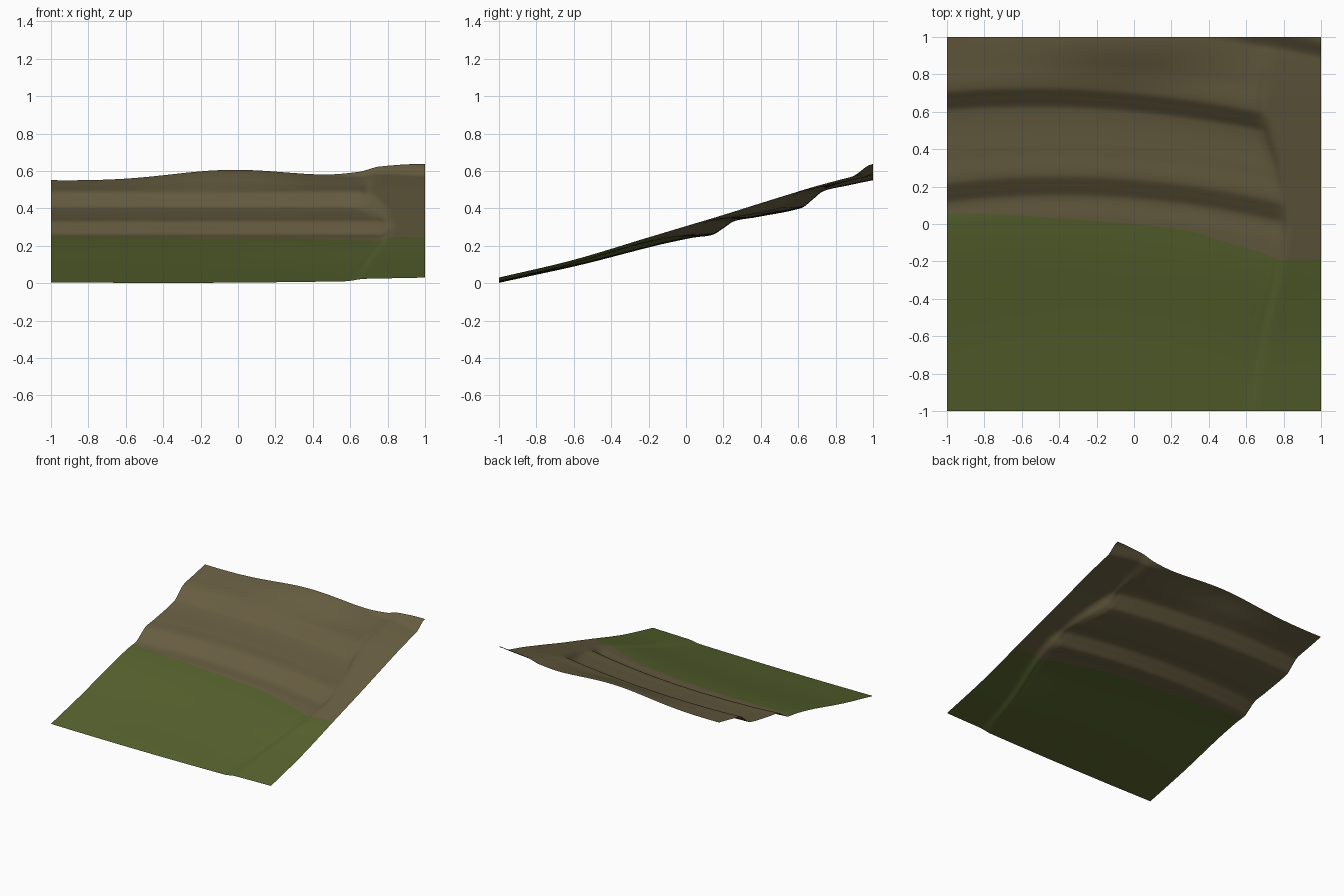
import bpy, bmesh, math

if "Cube" in bpy.data.objects:
    bpy.data.objects.remove(bpy.data.objects["Cube"])


def curve(pts, t):
    """Smooth curve value through sorted (t, value) points."""
    n = len(pts)

    def slope(i):
        a, b = pts[max(i - 1, 0)], pts[min(i + 1, n - 1)]
        return (b[1] - a[1]) / (b[0] - a[0])

    i = 0
    while i < n - 2 and t > pts[i + 1][0]:
        i += 1
    (t0, v0), (t1, v1) = pts[i], pts[i + 1]
    h = t1 - t0
    s = min(max((t - t0) / h, 0), 1)
    return ((2 * s**3 - 3 * s**2 + 1) * v0 + (s**3 - 2 * s**2 + s) * h * slope(i)
            + (3 * s**2 - 2 * s**3) * v1 + (s**3 - s**2) * h * slope(i + 1))


def ramp(a, b, t):
    s = min(max((t - a) / (b - a), 0), 1)
    return s * s * (3 - 2 * s)


# Height along y: terraced slope on the left, plain slope on the right
TERRACED = [(-1.1, -.018), (-1, .005), (-.6, .095), (-.2, .2), (0, .243), (.11, .26),
            (.165, .295), (.225, .332), (.35, .353), (.6, .402), (.66, .447),
            (.715, .49), (.85, .52), (1, .55), (1.2, .59)]
PLAIN = [(-1, .03), (-.6, .125), (-.2, .245), (0, .305), (.2, .365), (.4, .428),
         (.6, .49), (.7, .52), (.9, .572), (1, .592)]
# x of the gully where the terraces end, by y
GULLY = [(-1, .62), (-.6, .68), (-.2, .77), (.05, .79), (.3, .75), (.55, .685),
         (.8, .69), (1, .7)]
# y of the edge between grass and earth, by x
GRASS_EDGE = [(-1, .055), (-.8, .055), (-.4, .03), (0, 0), (.3, -.04), (.5, -.1),
              (.7, -.16), (.77, -.19), (1, -.19)]


def height(x, y):
    # terraces bend with x, less so toward the foot of the slope
    bend1 = .036 - .1 * (x + .4) ** 2
    bend2 = .017 - .085 * (x + .55) ** 2
    bend = bend1 + (bend2 - bend1) * ramp(.2, .6, y)
    bend *= .4 + .6 * ramp(-1, -.1, y)
    left = curve(TERRACED, y - bend)
    left += .055 * math.exp(-((x + .05) / .45) ** 2) * ramp(.7, 1, y)
    right = curve(PLAIN, y) - .02 * (1 - x) * ramp(.4, -1, y)
    gx = curve(GULLY, y)
    w = ramp(gx - .05, gx + .06, x)
    z = left + (right - left) * w
    # shallow gully and the start of a third terrace at the upper right
    z -= .006 * math.exp(-((x - gx) / .018) ** 2) * ramp(-1.05, -.6, y) * ramp(.85, .7, y)
    mid = 1.1 - .07 * (x + .5) ** 2
    z += .045 * ramp(mid - .06, mid + .05, y) * ramp(.3, .7, x)
    return max(z, 0)


def material(name, color):
    m = bpy.data.materials.new(name)
    m.diffuse_color = (*color, 1)
    m.use_nodes = True
    m.node_tree.nodes["Principled BSDF"].inputs["Base Color"].default_value = m.diffuse_color
    return m


# Terrain sheet: rows follow the grass edge so the colour border is clean
COLS, GRASS_ROWS, EARTH_ROWS = 160, 50, 100
bm = bmesh.new()
grid = []
for i in range(COLS + 1):
    x = -1 + 2 * i / COLS
    edge = curve(GRASS_EDGE, x)
    ys = [-1 + (edge + 1) * j / GRASS_ROWS for j in range(GRASS_ROWS)]
    ys += [edge + (1 - edge) * j / EARTH_ROWS for j in range(EARTH_ROWS + 1)]
    grid.append([bm.verts.new((x, y, height(x, y))) for y in ys])
for a, b in zip(grid, grid[1:]):
    for j in range(len(a) - 1):
        f = bm.faces.new((a[j], b[j], b[j + 1], a[j + 1]))
        f.material_index = 0 if j < GRASS_ROWS else 1
        f.smooth = True

mesh = bpy.data.meshes.new("terraced_hillside")
bm.to_mesh(mesh)
bm.free()
mesh.materials.append(material("grass_green", (.094, .122, .027)))
mesh.materials.append(material("earth_brown", (.135, .110, .052)))
hill = bpy.data.objects.new("terraced_hillside", mesh)
bpy.context.collection.objects.link(hill)
